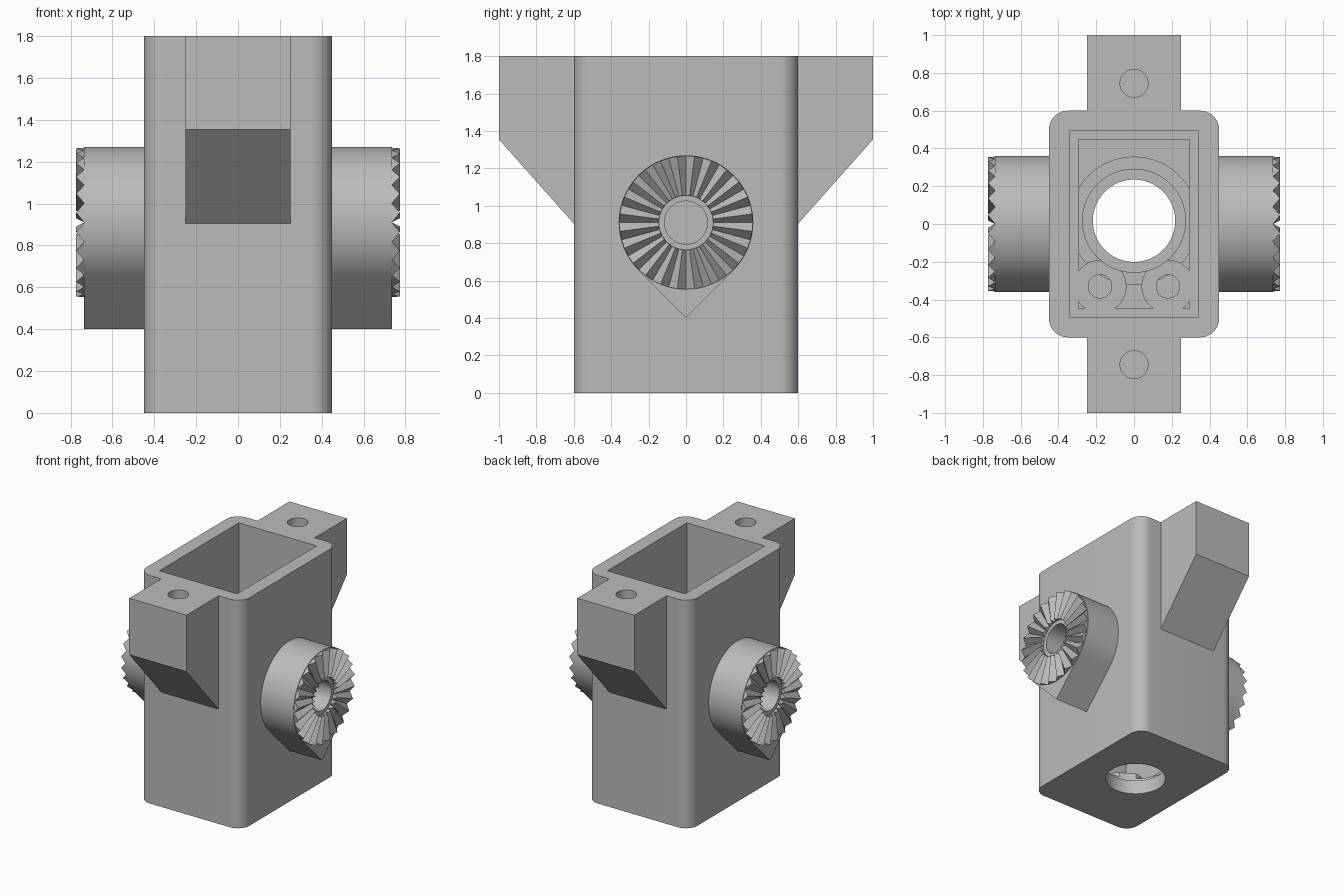
import bpy, bmesh, math
from mathutils import Vector

cube = bpy.data.objects.get("Cube")
if cube:
    bpy.data.objects.remove(cube, do_unlink=True)

grey = bpy.data.materials.new("plain grey")
grey.use_nodes = True
colour = (0.5, 0.5, 0.5, 1)
grey.diffuse_color = colour
grey.node_tree.nodes["Principled BSDF"].inputs["Base Color"].default_value = colour


def make(name, bm):
    bmesh.ops.recalc_face_normals(bm, faces=bm.faces)
    mesh = bpy.data.meshes.new(name)
    bm.to_mesh(mesh)
    bm.free()
    obj = bpy.data.objects.new(name, mesh)
    bpy.context.collection.objects.link(obj)
    mesh.materials.append(grey)
    return obj


def prism(name, outline, low, high, axis="z"):
    """Extrude a flat outline along z (points are x, y) or x (points are y, z)."""
    bm = bmesh.new()
    place = (lambda p, d: (p[0], p[1], d)) if axis == "z" else (lambda p, d: (d, p[0], p[1]))
    face = bm.faces.new([bm.verts.new(place(p, low)) for p in outline])
    moved = bmesh.ops.extrude_face_region(bm, geom=[face])["geom"]
    step = Vector(place((0, 0), high - low))
    bmesh.ops.translate(bm, vec=step, verts=[v for v in moved if isinstance(v, bmesh.types.BMVert)])
    return make(name, bm)


def arc(cx, cy, r, start=0, end=360, steps=64):
    count = steps if end - start == 360 else steps + 1
    angles = [math.radians(start + (end - start) * i / steps) for i in range(count)]
    return [(cx + r * math.cos(a), cy + r * math.sin(a)) for a in angles]


def rect(x, y):
    return [(-x, -y), (x, -y), (x, y), (-x, y)]


def cut(obj, *cutters):
    for cutter in cutters:
        cutter.hide_render = True
        mod = obj.modifiers.new("cut", "BOOLEAN")
        mod.operation = "DIFFERENCE"
        mod.solver = "EXACT"
        mod.object = cutter
    bpy.context.view_layer.update()
    mesh = bpy.data.meshes.new_from_object(obj.evaluated_get(bpy.context.evaluated_depsgraph_get()))
    obj.modifiers.clear()
    obj.data = mesh
    for cutter in cutters:
        bpy.data.objects.remove(cutter, do_unlink=True)
    return obj


TOP, SHELF, FLOOR = 1.8, 0.2, 0.11
BORE_Y, AXLE_Z = 0.017, 0.91
parts = []

# Housing: rounded box with a stepped cavity and a round floor opening
R = 0.1
outline = []
for i, (sx, sy) in enumerate([(1, 1), (-1, 1), (-1, -1), (1, -1)]):
    outline += arc(sx * (0.45 - R), sy * (0.6 - R), R, i * 90, i * 90 + 90, 10)
parts.append(cut(
    prism("housing", outline, 0, TOP),
    prism("cavity", rect(0.34, 0.495), SHELF, 2),
    prism("recess", rect(0.295, 0.447), FLOOR, 1),
    prism("opening", arc(0, BORE_Y, 0.218), -1, 1)))

# Collar around the floor opening
parts.append(cut(
    prism("floor_collar", arc(0, BORE_Y, 0.34), FLOOR - 0.02, 0.16),
    prism("bore", arc(0, BORE_Y, 0.273), 0, 1)))

for side, s in (("left", 1), ("right", -1)):
    # Screw post in the cavity
    parts.append(cut(
        prism(side + "_screw_post", arc(s * 0.18, -0.33, 0.14), FLOOR - 0.02, SHELF),
        prism("screw_hole", arc(s * 0.18, -0.33, 0.062), FLOOR, 1),
        prism("bore", arc(0, BORE_Y, 0.273), 0, 1)))

    # Teardrop side boss with a blind hole
    drop = arc(0, AXLE_Z, 0.36, -45, 225, 60) + [(0, AXLE_Z - 0.36 * math.sqrt(2))]
    parts.append(cut(
        prism(side + "_side_boss", drop, s * 0.44, s * 0.735, "x"),
        prism("axle_hole", arc(0, AXLE_Z, 0.115), s * 0.46, s * 0.9, "x")))

    # Ring of radial locking teeth
    bm = bmesh.new()
    teeth = 24

    def point(r, k, x):
        a = math.pi * k / teeth
        return bm.verts.new((s * x, r * math.cos(a), AXLE_Z + r * math.sin(a)))

    for k in range(0, 2 * teeth, 2):
        ends = []
        for r in (0.146, 0.357):
            ends.append([point(r, k, 0.735), point(r, k + 1, 0.773), point(r, k + 2, 0.735)])
            bm.faces.new(ends[-1])
        inner, outer = ends
        for j in range(3):
            n = (j + 1) % 3
            bm.faces.new([inner[j], inner[n], outer[n], outer[j]])
    make(side + "_locking_teeth", bm)

# Mounting lugs, front and back, each with a blind screw hole
for side, s in (("front", -1), ("back", 1)):
    profile = [(s * 0.59, TOP), (s, TOP), (s, 1.355), (s * 0.6, 0.905), (s * 0.59, 0.905)]
    parts.append(cut(
        prism(side + "_mounting_lug", profile, -0.25, 0.25, "x"),
        prism("lug_hole", arc(0, s * 0.745, 0.074, steps=40), 1.4, 2)))

# Smooth the round walls, keep edges sharp
bpy.ops.object.select_all(action="DESELECT")
for obj in parts:
    obj.select_set(True)
bpy.context.view_layer.objects.active = parts[0]
bpy.ops.object.shade_smooth_by_angle(angle=math.radians(30))
